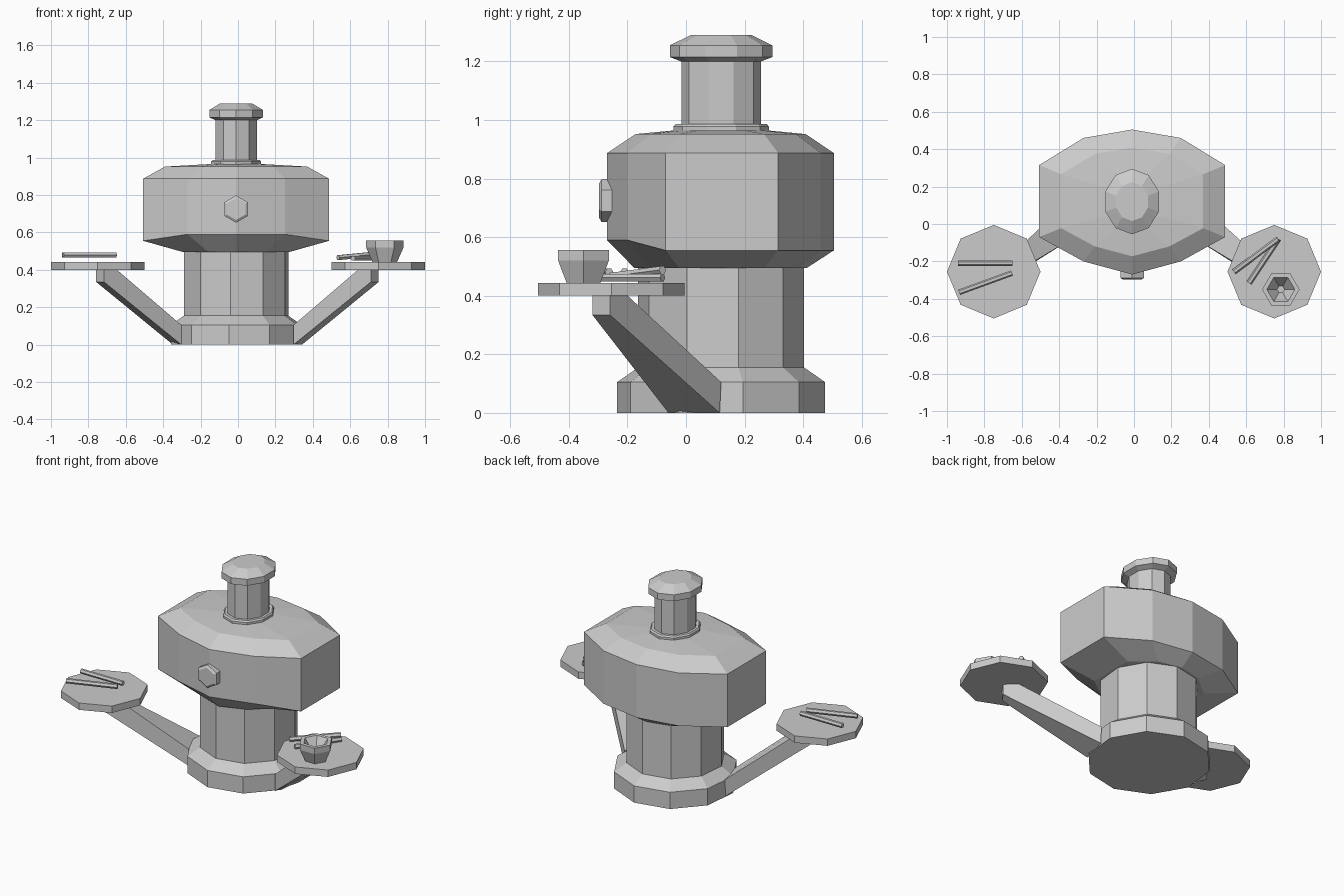
import bpy, bmesh, math
from mathutils import Vector

cube = bpy.data.objects.get("Cube")
if cube:
    bpy.data.objects.remove(cube)

grey = bpy.data.materials.new("plain_grey")
grey.use_nodes = True
COLOUR = (0.6, 0.6, 0.6, 1)
grey.diffuse_color = COLOUR
grey.node_tree.nodes["Principled BSDF"].inputs["Base Color"].default_value = COLOUR

CX, CY = -0.01, 0.12


def loft(name, rings):
    """Skin a list of equal-length point rings and cap both ends."""
    bm = bmesh.new()
    loops = [[bm.verts.new(p) for p in ring] for ring in rings]
    n = len(loops[0])
    for a, b in zip(loops, loops[1:]):
        for i in range(n):
            j = (i + 1) % n
            bm.faces.new((a[i], a[j], b[j], b[i]))
    bm.faces.new(loops[0][::-1])
    bm.faces.new(loops[-1])
    bmesh.ops.recalc_face_normals(bm, faces=bm.faces)
    mesh = bpy.data.meshes.new(name)
    bm.to_mesh(mesh)
    bm.free()
    mesh.materials.append(grey)
    obj = bpy.data.objects.new(name, mesh)
    bpy.context.collection.objects.link(obj)
    return obj


def ring(cx, cy, z, rx, ry, sides, phase=0):
    angles = [math.radians(phase + 360 * i / sides) for i in range(sides)]
    return [(cx + rx * math.cos(a), cy + ry * math.sin(a), z) for a in angles]


def turned(name, cx, cy, profile, sides, phase=0, squash=1):
    """Faceted turned part from (radius, height) pairs."""
    return loft(name, [ring(cx, cy, z, r * squash, r, sides, phase) for r, z in profile])


# Round base and column
turned("base_column", CX, CY,
       [(0.357, 0), (0.357, 0.105), (0.285, 0.155), (0.285, 0.51)], 10, 12)

# Wide oval body, with the lower front edge raised
half = [(0, 0.385), (0.26, 0.34), (0.497, 0.195), (0.497, -0.19), (0.26, -0.32), (0, -0.39)]
outline = half + [(-x, y) for x, y in half[-2:0:-1]]


def body_ring(z, sx, sy, front_lift=0):
    return [(CX + x * sx, CY + y * sy, z + (front_lift if y < -0.3 else 0))
            for x, y in outline]


loft("body", [body_ring(0.495, 0.57, 0.76), body_ring(0.555, 1, 1, 0.035),
              body_ring(0.887, 1, 1), body_ring(0.952, 0.765, 0.75),
              body_ring(0.965, 0.3, 0.4)])

# Chimney with foot ring and cap
turned("chimney", CX, CY,
       [(0.163, 0.95), (0.163, 0.978), (0.155, 0.987), (0.136, 0.987), (0.136, 1.2),
        (0.175, 1.215), (0.175, 1.255), (0.104, 1.29)], 10, 18, 0.86)

# Hexagonal knob on the front
loft("front_knob", [[(CX + x, y, 0.725 + z) for x, z, _ in ring(0, 0, 0, r, r, 6, 30)]
                    for r, y in [(0.073, -0.24), (0.073, -0.288), (0.058, -0.297)]])

# Arms and plates, one on each side
arm_back = [(0.345, 0.115, 0), (0.345, 0.12, 0.105), (0.704, -0.21, 0.41),
            (0.755, -0.26, 0.41), (0.755, -0.26, 0.335)]
arm_front = [(0.3, -0.06, 0), (0.3, -0.06, 0.105), (0.656, -0.275, 0.41),
             (0.713, -0.32, 0.41), (0.713, -0.32, 0.335)]
for side, s in (("left", 1), ("right", -1)):
    loft(side + "_arm", [[(s * x - 0.003, y, z) for x, y, z in pts]
                         for pts in (arm_back, arm_front)])
    turned(side + "_plate", s * 0.75, -0.255, [(0.25, 0.4), (0.25, 0.443)], 8)


# Sticks lying on the plates
def stick(name, start, end, radius=0.015):
    a, b = Vector(start), Vector(end)
    turn = (b - a).to_track_quat('Z', 'Y')
    offsets = [turn @ Vector(p) for p in ring(0, 0, 0, radius, radius, 6)]
    loft(name, [[p + o for o in offsets] for p in (a, b)])


stick("right_stick_back", (-0.94, -0.21, 0.48), (-0.65, -0.21, 0.48))
stick("right_stick_front", (-0.935, -0.365, 0.48), (-0.652, -0.262, 0.48))
stick("left_stick_back", (0.535, -0.255, 0.465), (0.77, -0.08, 0.488))
stick("left_stick_front", (0.615, -0.315, 0.462), (0.772, -0.08, 0.462))

# Hollow hexagonal bowl
turned("bowl", 0.785, -0.35,
       [(0.065, 0.44), (0.1, 0.52), (0.1, 0.557), (0.075, 0.557), (0.02, 0.48)], 6)
